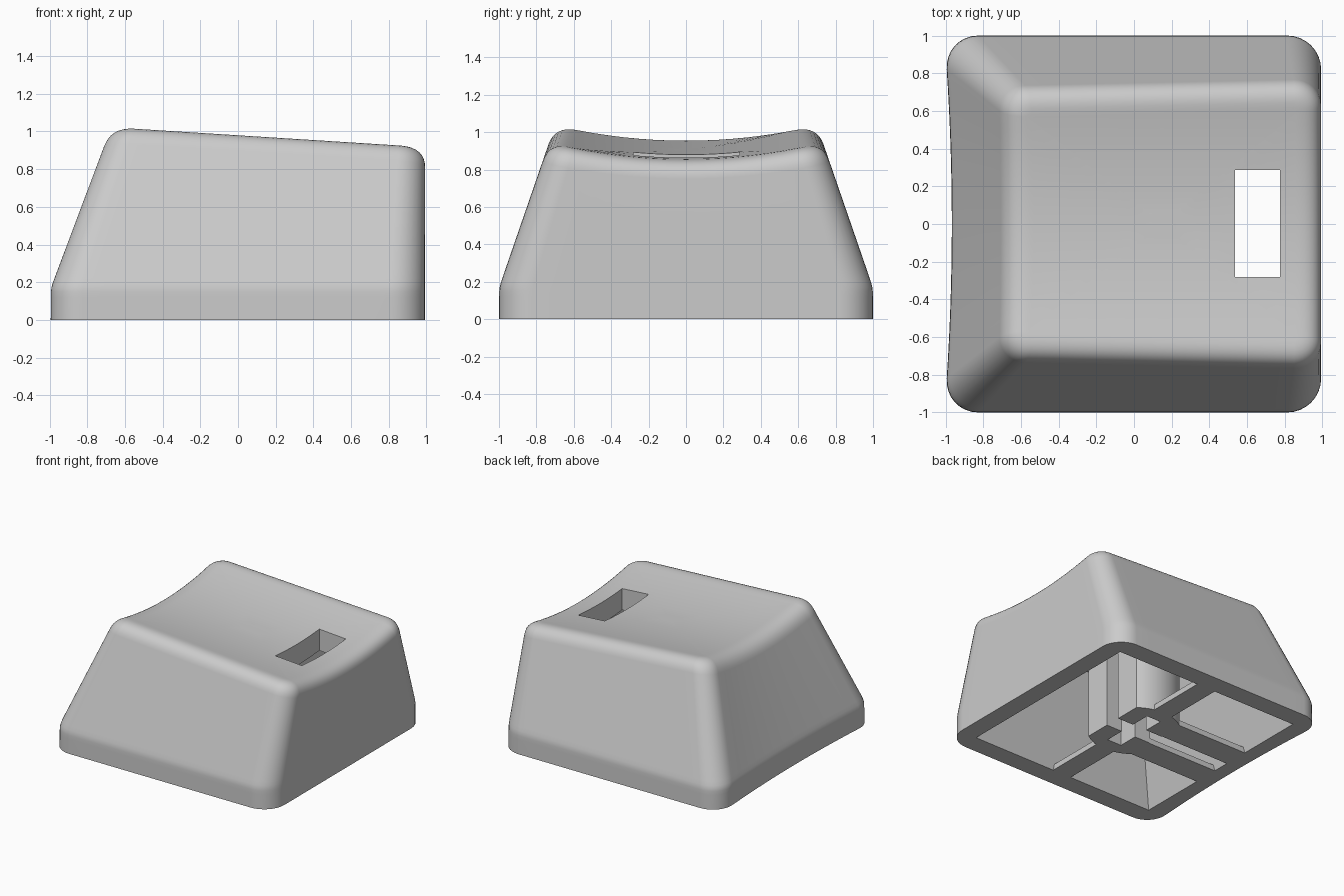
import bpy, bmesh, math

if "Cube" in bpy.data.objects:
    bpy.data.objects.remove(bpy.data.objects["Cube"])

grey = bpy.data.materials.new("light grey plastic")
grey.diffuse_color = (0.6, 0.6, 0.6, 1)
grey.use_nodes = True
grey.node_tree.nodes["Principled BSDF"].inputs["Base Color"].default_value = grey.diffuse_color


def make(name, verts, faces):
    me = bpy.data.meshes.new(name)
    me.from_pydata(verts, [], faces)
    bm = bmesh.new()
    bm.from_mesh(me)
    bmesh.ops.recalc_face_normals(bm, faces=bm.faces)
    bm.to_mesh(me)
    bm.free()
    me.materials.append(grey)
    ob = bpy.data.objects.new(name, me)
    bpy.context.collection.objects.link(ob)
    return ob


def loft(name, rings):
    n = len(rings[0])
    verts = [p for r in rings for p in r]
    faces = [(j * n + i, j * n + (i + 1) % n, (j + 1) * n + (i + 1) % n, (j + 1) * n + i)
             for j in range(len(rings) - 1) for i in range(n)]
    last = (len(rings) - 1) * n
    faces += [tuple(range(n))[::-1], tuple(range(last, last + n))]
    return make(name, verts, faces)


def prism(name, outline, z0, z1):
    return loft(name, [[(x, y, z) for x, y in outline] for z in (z0, z1)])


def box(name, x0, x1, y0, y1, z0, z1):
    return prism(name, [(x0, y0), (x1, y0), (x1, y1), (x0, y1)], z0, z1)


def cut(ob, cutter):
    m = ob.modifiers.new("cut", 'BOOLEAN')
    m.operation, m.solver, m.object = 'DIFFERENCE', 'EXACT', cutter
    bpy.context.view_layer.objects.active = ob
    bpy.ops.object.modifier_apply(modifier=m.name)
    bpy.data.objects.remove(cutter)


def smooth(ob, angle):
    bpy.ops.object.select_all(action='DESELECT')
    ob.select_set(True)
    bpy.context.view_layer.objects.active = ob
    bpy.ops.object.shade_smooth_by_angle(angle=math.radians(angle))


# Dished, sloping top surface
def top(x, y):
    return 0.957 - 0.068 * (x + 0.6) + 0.165 * y * y


# Rounded plan outline at height z, inset by d; the left side bows inward
def plan(station, z, d=0.0):
    k, a, e = station
    t = (z - 0.17 + math.sqrt((z - 0.17) ** 2 + 0.0004)) / 2
    yh, x0, x1 = 1 - 0.346 * t - d, -1.007 + 0.376 * t + d, 0.993 - d
    r = 0.18 - 0.05 * t - d

    def corner(k, a):
        k %= 4
        ang = (k + a) * math.pi / 2
        cx = x1 - r if k in (0, 3) else x0 + r
        cy = yh - r if k < 2 else r - yh
        return cx + r * math.cos(ang), cy + r * math.sin(ang)

    x, y = corner(k, a)
    if e:
        nx, ny = corner(k + 1, 0)
        x, y = x + (nx - x) * e, y + (ny - y) * e
    if k in (1, 2):
        x += 0.04 * max(0, 1 - (y / yh) ** 2)
    return x, y


stations = []
for k in range(4):
    stations += [(k, i / 8, 0) for i in range(9)]
    stations += [(k, 1, i / 14) for i in range(1, 14)]

# Cap shell: straight skirt, tapered walls, rounded rim, dished top
rings = [[(*plan(s, z), z) for s in stations] for z in (0, 0.12, 0.15, 0.17, 0.19, 0.22)]
rim = []
for s in stations:
    z = 0.95
    for _ in range(10):
        z = top(*plan(s, z))
    lo = (*plan(s, z - 0.1), z - 0.1)
    mid = (*plan(s, z), z)
    inner = plan(s, z, 0.115)
    hi = (*inner, top(*inner))
    rim.append([tuple((1 - u) ** 2 * p + 2 * u * (1 - u) * q + u * u * w
                      for p, q, w in zip(lo, mid, hi)) for u in [i / 8 for i in range(9)]])
rings += [[col[i] for col in rim] for i in range(9)]
edge = rings[-1]
for f in (0.97, 0.85, 0.7, 0.55, 0.4, 0.25, 0.1):
    ring = [(0.15 + (x - 0.15) * f, y * f) for x, y, z in edge]
    rings.append([(x, y, top(x, y)) for x, y in ring])
cap = loft("cap_shell", rings)

# Hollow underside with a ceiling that follows the dish
ends = []
for left in (True, False):
    prof = [(-0.855, -0.05), (0.855, -0.05)]
    prof += [(0.62 - 1.24 * i / 16, None) for i in range(17)]
    pts = []
    for y, z in prof:
        x = -0.58 if left else 0.84
        z = top(x, y) - 0.175 if z is None else z
        pts.append((-0.85 + 0.32 * z if left else 0.84, y, z))
    ends.append(pts)
cut(cap, loft("cavity_cutter", ends))

# Rectangular window through the top
cut(cap, box("window_cutter", 0.535, 0.775, -0.282, 0.287, 0.5, 1.3))
smooth(cap, 30)
wn = cap.modifiers.new("weighted normals", 'WEIGHTED_NORMAL')
wn.keep_sharp = True

# Stem halves with a cross-shaped socket, and the ribs, mirrored in y
a0 = math.acos(0.21 / 0.35)
arc = [(0.35 * math.cos(a), 0.35 * math.sin(a))
       for a in [a0 + (math.pi - 2 * a0) * i / 12 for i in range(13)]]
half = [(0.21, 0.065)] + arc + [(-0.21, 0.065), (-0.065, 0.065), (-0.065, 0.23),
                                (0.065, 0.23), (0.065, 0.065)]
for side, s in (("back", 1), ("front", -1)):
    smooth(prism("stem_" + side, [(x, s * y) for x, y in half], 0, 0.85), 30)
    box("cross_rib_" + side, -0.085, 0.085, s * 0.33, s * 0.86, 0, 0.045)
    box("long_rib_" + side, -0.86, -0.2, s * 0.07, s * 0.28, 0, 0.045)
